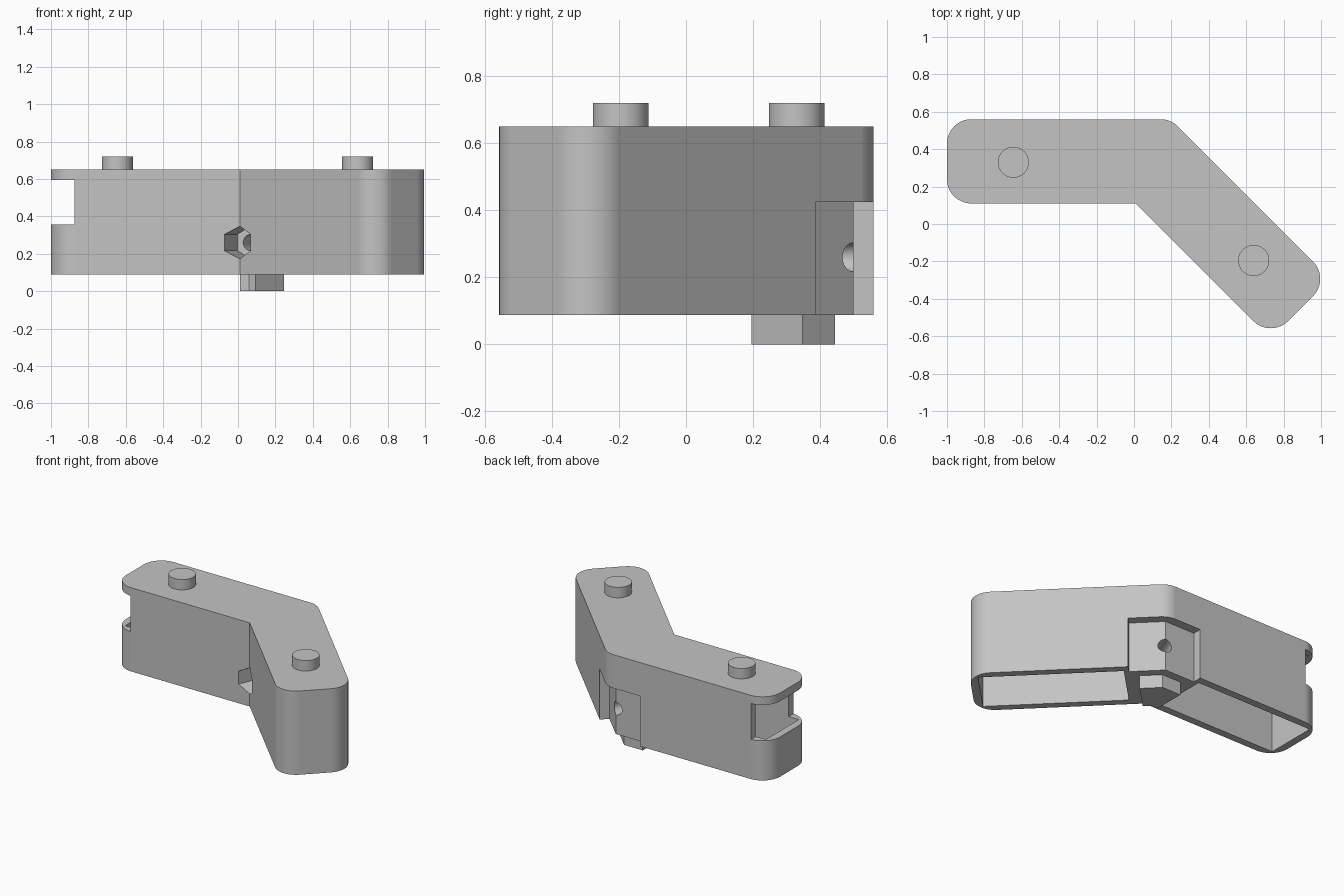
import bpy, bmesh, math
from mathutils import Vector, Matrix

if "Cube" in bpy.data.objects:
    bpy.data.objects.remove(bpy.data.objects["Cube"], do_unlink=True)

grey = bpy.data.materials.new("light grey")
grey.use_nodes = True
colour = (0.55, 0.55, 0.55, 1)
grey.diffuse_color = colour
grey.node_tree.nodes["Principled BSDF"].inputs["Base Color"].default_value = colour

BASE, TOP, WALL, WIDTH = 0.088, 0.65, 0.05, 0.45
inner = Vector((0.01, 0.11))
# Each arm: direction along it and direction across it, from the inner corner
arms = [(Vector((-1, 0)), Vector((0, 1))),
        (Vector((1, -1)).normalized(), Vector((1, 1)).normalized())]
bisector = Vector((math.sin(math.pi / 8), math.cos(math.pi / 8), 0))


def at(arm, along, across):
    d, n = arms[arm]
    return inner + d * along + n * across


def rounded(p, before, after, r, steps):
    """Arc points replacing corner p."""
    a, b = (before - p).normalized(), (after - p).normalized()
    half = a.angle(b) / 2
    centre = p + (a + b).normalized() * r / math.sin(half)
    start = p + a * r / math.tan(half) - centre
    sweep = start.angle_signed(p + b * r / math.tan(half) - centre)
    return [centre + Matrix.Rotation(-sweep * i / steps, 2) @ start
            for i in range(steps + 1)]


def prism(name, points, z0, z1):
    bm = bmesh.new()
    face = bm.faces.new([bm.verts.new((p[0], p[1], z0)) for p in points])
    ext = bmesh.ops.extrude_face_region(bm, geom=[face])
    verts = [v for v in ext["geom"] if isinstance(v, bmesh.types.BMVert)]
    bmesh.ops.translate(bm, vec=(0, 0, z1 - z0), verts=verts)
    bmesh.ops.recalc_face_normals(bm, faces=bm.faces)
    mesh = bpy.data.meshes.new(name)
    bm.to_mesh(mesh)
    bm.free()
    mesh.materials.append(grey)
    obj = bpy.data.objects.new(name, mesh)
    bpy.context.collection.objects.link(obj)
    return obj


def ring(radius, sides, turn=0.0):
    return [(radius * math.cos(turn + math.tau * i / sides),
             radius * math.sin(turn + math.tau * i / sides)) for i in range(sides)]


def activate(obj):
    bpy.ops.object.select_all(action="DESELECT")
    obj.select_set(True)
    bpy.context.view_layer.objects.active = obj


def cut(obj, cutter):
    cutter.hide_render = True
    mod = obj.modifiers.new("cut", "BOOLEAN")
    mod.operation, mod.solver, mod.object = "DIFFERENCE", "EXACT", cutter
    activate(obj)
    bpy.ops.object.modifier_apply(modifier=mod.name)
    bpy.data.objects.remove(cutter, do_unlink=True)


def smooth(obj):
    activate(obj)
    bpy.ops.object.shade_smooth_by_angle(angle=math.radians(25))


# Bent housing with rounded ends and outer elbow
LENGTH = (1.01, 1.02)
elbow = at(0, -WIDTH * math.tan(math.pi / 8), WIDTH)
corners = [inner, at(0, LENGTH[0], 0), at(0, LENGTH[0], WIDTH), elbow,
           at(1, LENGTH[1], WIDTH), at(1, LENGTH[1], 0)]
outline = [inner]
for i in range(1, 6):
    outline += rounded(corners[i], corners[i - 1], corners[(i + 1) % 6], 0.13,
                       6 if i == 3 else 12)
housing = prism("housing", outline, BASE, TOP)

# Hollow arms, open underneath, leaving a solid elbow
for k in range(2):
    end = LENGTH[k] - WALL
    cavity = [at(k, 0.09, WALL), at(k, end, WALL),
              at(k, end, WIDTH - WALL), at(k, 0.09, WIDTH - WALL)]
    cut(housing, prism("cavity_cutter", cavity, -0.1, TOP - WALL))

# Opening through the end of the straight arm
cut(housing, prism("notch_cutter", [(-1.2, 0), (-0.875, 0), (-0.875, 0.8), (-1.2, 0.8)],
                   0.355, 0.595))

# Recess wrapped round the outer elbow
deep = WIDTH - 0.06
recess = [at(0, 0.06, deep), at(0, -deep * math.tan(math.pi / 8), deep),
          at(1, 0.06, deep), at(1, 0.06, 0.6),
          at(0, -0.6 * math.tan(math.pi / 8), 0.6), at(0, 0.06, 0.6)]
cut(housing, prism("recess_cutter", recess, -0.1, 0.425))

# Hexagonal nut pocket and bolt hole along the elbow's bisector
aim = bisector.to_track_quat("Z", "Y").to_matrix().to_4x4()
start = Matrix.Translation((inner.x, inner.y, 0.26))
for name, points, z0, z1 in (("nut_cutter", ring(0.0875, 6, math.pi / 2), -0.2, 0.15),
                             ("bolt_cutter", ring(0.043, 32), 0.1, 0.7)):
    tool = prism(name, points, z0, z1)
    tool.data.transform(start @ aim)
    cut(housing, tool)
smooth(housing)
housing.modifiers.new("even_shading", "WEIGHTED_NORMAL").keep_sharp = True

# Round studs on top
for name, x, y in (("straight_arm_stud", -0.645, 0.33), ("angled_arm_stud", 0.64, -0.195)):
    stud = prism(name, [(x + a, y + b) for a, b in ring(0.083, 40)], TOP - 0.02, 0.72)
    smooth(stud)

# Bent locating peg under the elbow
near, far = 0.12, WIDTH - 0.115
bend = math.tan(math.pi / 8)
peg = [at(0, 0, near), at(0, -near * bend, near), at(1, 0, near),
       at(1, 0, far), at(0, -far * bend, far), at(0, 0, far)]
prism("elbow_peg", peg, 0, BASE + 0.01)
